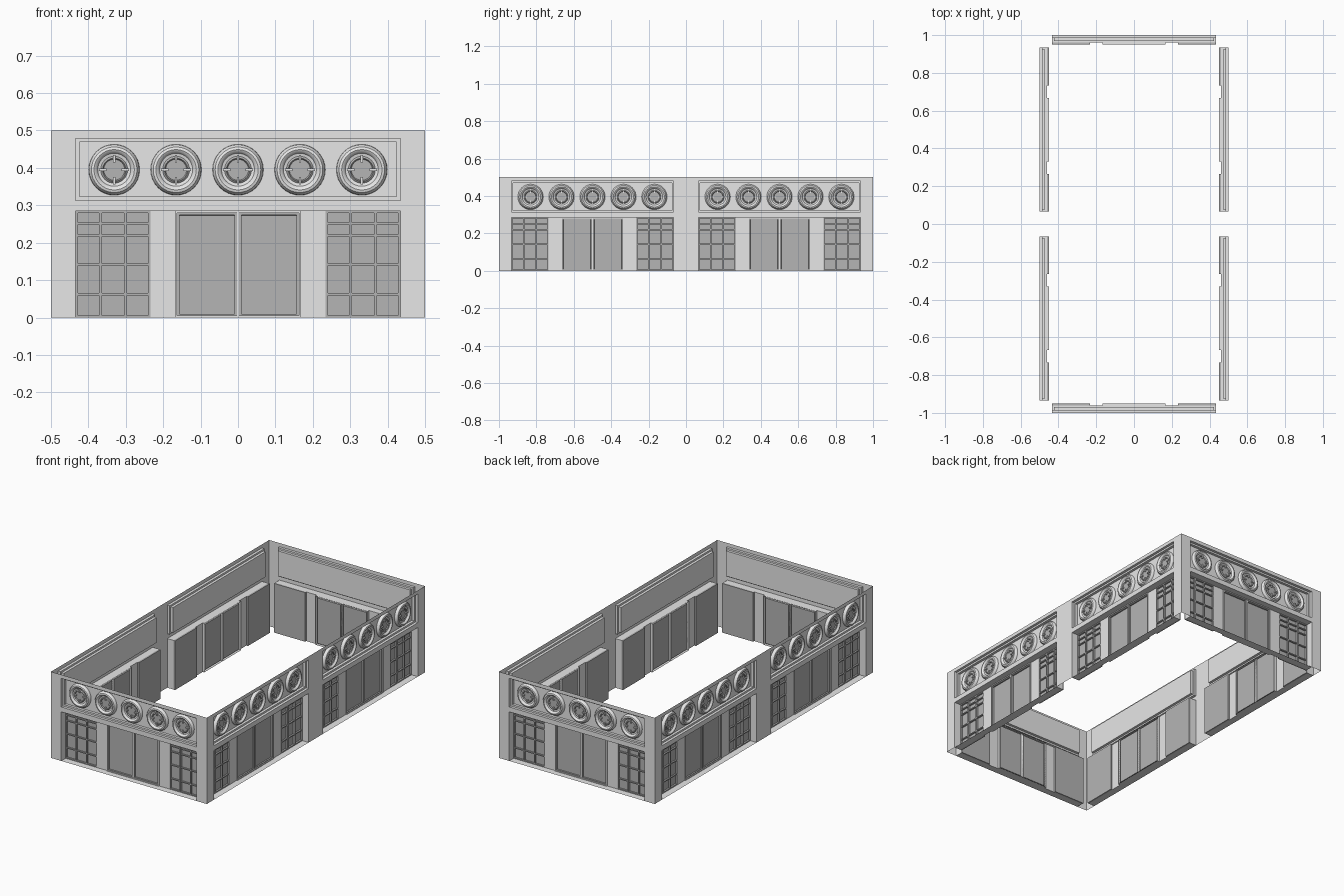
import bpy, bmesh, math

cube = bpy.data.objects.get("Cube")
if cube:
    bpy.data.objects.remove(cube, do_unlink=True)


def material(name, value):
    m = bpy.data.materials.new(name)
    m.use_nodes = True
    colour = (value, value, value, 1)
    m.diffuse_color = colour
    m.node_tree.nodes["Principled BSDF"].inputs["Base Color"].default_value = colour
    return m


STONE = material("light stone grey", 0.8)
GLASS = material("mid grey glazing", 0.46)

# Facade bay space: x along the wall, y inward depth, z up
SITES = [("front", (0, -1, 0), 0), ("back", (0, 1, 0), math.pi)]
for end, y in (("front", -0.5), ("rear", 0.5)):
    SITES.append(("right_" + end, (0.5, y, 0), math.pi / 2))
    SITES.append(("left_" + end, (-0.5, y, 0), -math.pi / 2))


def place(name, bm, mats, smooth=False):
    """Put one shared part on every facade bay."""
    mesh = bpy.data.meshes.new(name)
    bm.to_mesh(mesh)
    bm.free()
    for m in mats:
        mesh.materials.append(m)
    if smooth:
        for p in mesh.polygons:
            p.use_smooth = True
        mesh.set_sharp_from_angle(angle=math.radians(35))
    for site, loc, turn in SITES:
        ob = bpy.data.objects.new(site + "_" + name, mesh)
        ob.location = loc
        ob.rotation_euler.z = turn
        bpy.context.collection.objects.link(ob)


def rect(bm, x0, x1, z0, z1, d):
    return [bm.verts.new(c) for c in ((x0, d, z0), (x1, d, z0), (x1, d, z1), (x0, d, z1))]


def plate(bm, *r):
    bm.faces.new(rect(bm, *r))


def loft(bm, rects, cap=True):
    """Join nested rectangles at stepped depths."""
    loops = [rect(bm, *r) for r in rects]
    for a, b in zip(loops, loops[1:]):
        for i in range(4):
            j = (i + 1) % 4
            bm.faces.new((a[i], a[j], b[j], b[i]))
    if cap:
        bm.faces.new(loops[-1])


def inset(r, by, d):
    return (r[0] + by, r[1] - by, r[2] + by, r[3] - by, d)


def box(bm, x0, x1, d0, d1, z0, z1):
    loft(bm, [(x0, x1, z0, z1, d1), (x0, x1, z0, z1, d0)])


W, LOW, SILL, HEAD = 0.434, 0.285, 0.313, 0.479
BACK = 0.04     # depth of the piers
DEEP = 0.05     # depth of the glazing

# Outer wall skin around the two openings
bm = bmesh.new()
for x0, x1 in ((-0.5, -W), (W, 0.5)):
    plate(bm, x0, x1, 0, 0.5, 0)
plate(bm, -W, W, LOW, SILL, 0)
plate(bm, -W, W, HEAD, 0.5, 0)
place("wall_skin", bm, [STONE])

# Stepped sign panel recess
bm = bmesh.new()
opening = (-W, W, SILL, HEAD)
loft(bm, [opening + (0,), opening + (0.015,), inset(opening, 0.01, 0.015),
          inset(opening, 0.01, 0.03)])
place("upper_panel", bm, [STONE])

# Shopfront recess lining and piers
bm = bmesh.new()
shop = (-W, W, 0, LOW)
loft(bm, [shop + (0,), shop + (BACK,)], cap=False)
for s in (-1, 1):
    x0, x1 = sorted((s * 0.168, s * 0.234))
    plate(bm, x0, x1, 0, LOW, BACK)
place("recess_and_piers", bm, [STONE])

# Side windows with glazing bars
for s, side in ((-1, "left_hand"), (1, "right_hand")):
    x0, x1 = sorted((s * 0.234, s * W))
    bm = bmesh.new()
    hole = (x0, x1, 0, LOW)
    loft(bm, [hole + (BACK,), inset(hole, 0.006, BACK), inset(hole, 0.006, DEEP)])
    loft(bm, [hole + (BACK,), hole + (DEEP,), inset(hole, 0.006, DEEP)], cap=False)
    for k in (1, 2):
        x = x0 + (x1 - x0) * k / 3
        box(bm, x - 0.004, x + 0.004, BACK, DEEP, 0.006, LOW - 0.006)
    for z in (0.062, 0.142, 0.219, 0.251):
        box(bm, x0 + 0.006, x1 - 0.006, BACK + 0.001, DEEP, z - 0.003, z + 0.003)
    place(side + "_window", bm, [GLASS])

# Door surround and centre post
bm = bmesh.new()
door = (-0.168, 0.168, 0, LOW)
loft(bm, [door + (DEEP,), door + (BACK - 0.005,), inset(door, 0.005, BACK - 0.005),
          inset(door, 0.005, DEEP)], cap=False)
box(bm, -0.003, 0.003, BACK - 0.004, DEEP, 0.004, LOW - 0.005)
place("door_surround", bm, [STONE])

# Double door leaves
bm = bmesh.new()
for x0, x1 in ((-0.163, -0.003), (0.003, 0.163)):
    leaf = (x0, x1, 0.003, LOW - 0.005)
    loft(bm, [leaf + (DEEP,), leaf + (BACK,), inset(leaf, 0.006, BACK), inset(leaf, 0.007, DEEP - 0.003)])
place("door_leaves", bm, [GLASS])

# Round medallions: lathed rings with a dark hub
PROFILE = [(0.068, 0.030), (0.067, 0.022), (0.061, 0.014), (0.054, 0.012),
           (0.048, 0.015), (0.044, 0.022), (0.036, 0.024), (0.031, 0.020),
           (0.028, 0.025)]
SEG = 32
CENTRES = [i * 0.1655 for i in range(-2, 3)]
MID = 0.395
bm = bmesh.new()
for cx in CENTRES:
    rings = []
    for r, d in PROFILE:
        rings.append([bm.verts.new((cx + r * math.cos(a), d, MID + r * math.sin(a)))
                      for a in (2 * math.pi * k / SEG for k in range(SEG))])
    for n, (a, b) in enumerate(zip(rings, rings[1:])):
        for i in range(SEG):
            j = (i + 1) % SEG
            f = bm.faces.new((a[i], a[j], b[j], b[i]))
            f.material_index = 1 if n >= 6 else 0
    bm.faces.new(rings[-1]).material_index = 1
place("medallions", bm, [STONE, GLASS], smooth=True)

# Four short spokes on each medallion
bm = bmesh.new()
for cx in CENTRES:
    for s in (-1, 1):
        a, b = sorted((s * 0.02, s * 0.04))
        box(bm, cx + a, cx + b, 0.017, 0.026, MID - 0.003, MID + 0.003)
        box(bm, cx - 0.003, cx + 0.003, 0.017, 0.026, MID + a, MID + b)
place("medallion_spokes", bm, [STONE])
